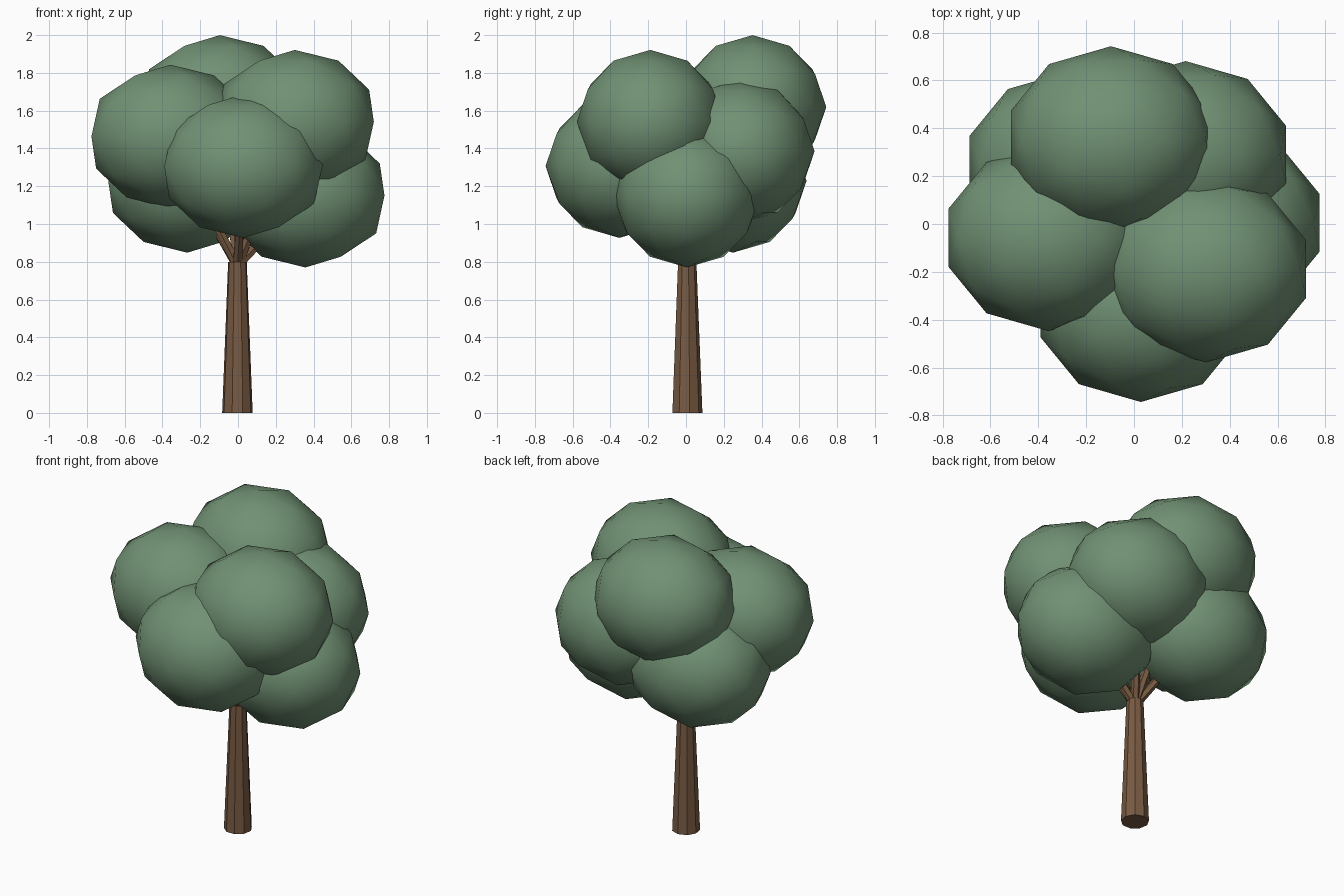
import bpy, bmesh, math
from mathutils import Vector, Matrix

if "Cube" in bpy.data.objects:
    bpy.data.objects.remove(bpy.data.objects["Cube"])


def material(name, rgb):
    m = bpy.data.materials.new(name)
    m.diffuse_color = (*rgb, 1.0)
    m.use_nodes = True
    m.node_tree.nodes["Principled BSDF"].inputs["Base Color"].default_value = m.diffuse_color
    return m


BARK = material("brown bark", (0.19, 0.105, 0.056))
LEAF = material("green leaves", (0.165, 0.285, 0.175))
BASE = Vector((-0.003, 0.005, 0.0))


def add_object(name, bm, mat):
    mesh = bpy.data.meshes.new(name)
    bm.to_mesh(mesh)
    bm.free()
    mesh.materials.append(mat)
    ob = bpy.data.objects.new(name, mesh)
    bpy.context.collection.objects.link(ob)
    return ob


def tapered_pole(name, a, b, r1, r2, sides):
    d = b - a
    bm = bmesh.new()
    bmesh.ops.create_cone(bm, cap_ends=True, segments=sides,
                          radius1=r1, radius2=r2, depth=d.length)
    turn = Vector((0, 0, 1)).rotation_difference(d.normalized()).to_matrix().to_4x4()
    bm.transform(Matrix.Translation((a + b) / 2) @ turn)
    return add_object(name, bm, BARK)


# Trunk, nine flat sides
tapered_pole("trunk", BASE, BASE + Vector((0, 0, 0.80)), 0.082, 0.050, 9)

# Leaf clumps climb in a golden-angle spiral, each held by a branch
for i in range(7):
    a = math.radians(137.5) * i
    centre = BASE + Vector((0.36 * math.cos(a), 0.36 * math.sin(a), 1.15 + 0.0783 * i))
    bm = bmesh.new()
    bmesh.ops.create_icosphere(bm, subdivisions=2, radius=1.0)
    bm.transform(Matrix.Translation(centre) @ Matrix.Diagonal((0.44, 0.39, 0.38, 1)))
    for f in bm.faces:
        f.smooth = True
    add_object(f"leaf_clump_{i + 1}", bm, LEAF)
    tapered_pole(f"branch_{i + 1}", BASE + Vector((0, 0, 0.78)), centre, 0.028, 0.016, 6)
